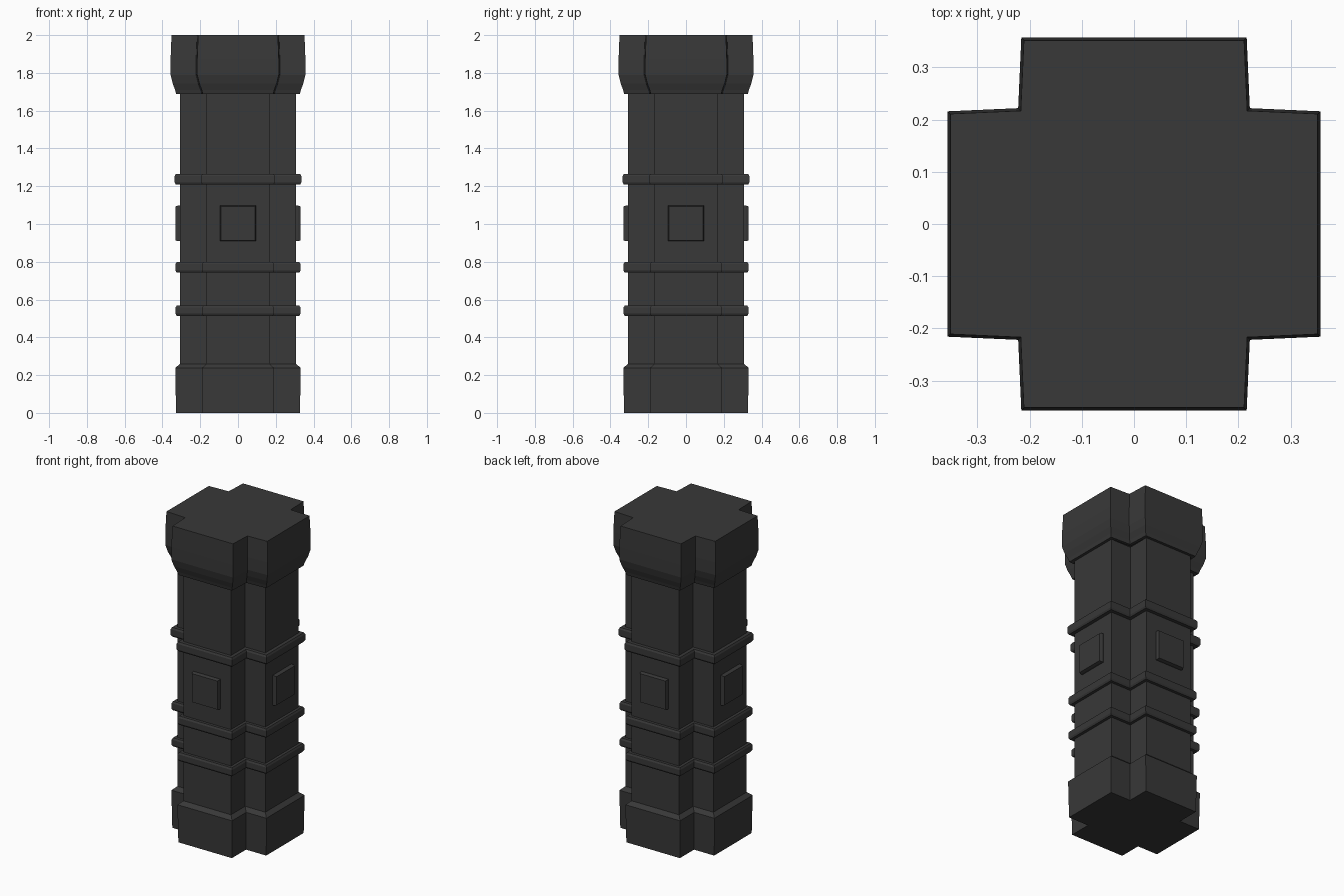
import bpy, bmesh
from math import pi
from mathutils import Matrix

if "Cube" in bpy.data.objects:
    bpy.data.objects.remove(bpy.data.objects["Cube"])

STEP = 0.141          # depth of the notch at each corner
SHAFT = 0.307         # half width of the shaft


def finish(name, bm):
    bmesh.ops.recalc_face_normals(bm, faces=bm.faces)
    mesh = bpy.data.meshes.new(name)
    bm.to_mesh(mesh)
    bm.free()
    mat = bpy.data.materials.get("dark_stone") or bpy.data.materials.new("dark_stone")
    mat.diffuse_color = (0.04, 0.04, 0.04, 1)
    mat.use_nodes = True
    mat.node_tree.nodes["Principled BSDF"].inputs["Base Color"].default_value = mat.diffuse_color
    mesh.materials.append(mat)
    obj = bpy.data.objects.new(name, mesh)
    bpy.context.collection.objects.link(obj)
    return obj


def cross_section(e, flare):
    """Plus-shaped outline of half width e; flare pushes the inner corner out."""
    a = e - STEP
    pts = []
    x, y = (e, e, a + flare), (-a, a, a + flare)
    for i in range(4):
        for px, py in zip(x, y):
            for _ in range(i):
                px, py = -py, px
            pts.append((px, py))
    return pts


def loft(name, profile, flare=0.0, cap_bottom=False, cap_top=False):
    """Stack plus-shaped sections along a (half width, height) profile."""
    bm = bmesh.new()
    rings = [[bm.verts.new((x, y, z)) for x, y in cross_section(e, flare)]
             for e, z in profile]
    for lo, hi in zip(rings, rings[1:]):
        for i in range(len(lo)):
            j = (i + 1) % len(lo)
            bm.faces.new((lo[i], lo[j], hi[j], hi[i]))
    if cap_bottom:
        bm.faces.new(rings[0][::-1])
    if cap_top:
        bm.faces.new(rings[-1])
    obj = finish(name, bm)
    if not (cap_bottom or cap_top):
        # open tubes: make sure normals face outward
        p = obj.data.polygons[0]
        if p.normal.x * p.center.x + p.normal.y * p.center.y < 0:
            obj.data.flip_normals()
    return obj


# Main body
loft("shaft", [(SHAFT, 0.26), (SHAFT, 1.69)])
loft("base", [(0.328, 0), (0.332, 0.238), (SHAFT, 0.26)], cap_bottom=True)
loft("capital", [(SHAFT, 1.69), (0.327, 1.688), (0.333, 1.71), (0.346, 1.745),
                 (0.357, 1.79), (0.357, 1.87), (0.352, 2.0)],
     flare=0.006, cap_top=True)

# Raised bands
for name, z0, z1, e in (("lower_band", 0.514, 0.568, 0.331),
                        ("middle_band", 0.742, 0.798, 0.331),
                        ("upper_band", 1.208, 1.266, 0.335)):
    loft(name, [(SHAFT, z0), (e - 0.006, z0), (e, z0 + 0.011),
                (e, z1 - 0.011), (e - 0.006, z1), (SHAFT, z1)])

# Square panel on each of the four faces
for i, side in enumerate(("front", "right", "back", "left")):
    bm = bmesh.new()
    rings = [[bm.verts.new((sx * h, -d, 1.003 + sz * h))
              for sx, sz in ((-1, -1), (1, -1), (1, 1), (-1, 1))]
             for h, d in ((0.094, SHAFT), (0.094, 0.318), (0.09, 0.332))]
    for lo, hi in zip(rings, rings[1:]):
        for k in range(4):
            j = (k + 1) % 4
            bm.faces.new((lo[k], lo[j], hi[j], hi[k]))
    bm.faces.new(rings[-1])
    bm.transform(Matrix.Rotation(i * pi / 2, 4, 'Z'))
    finish(side + "_panel", bm)
